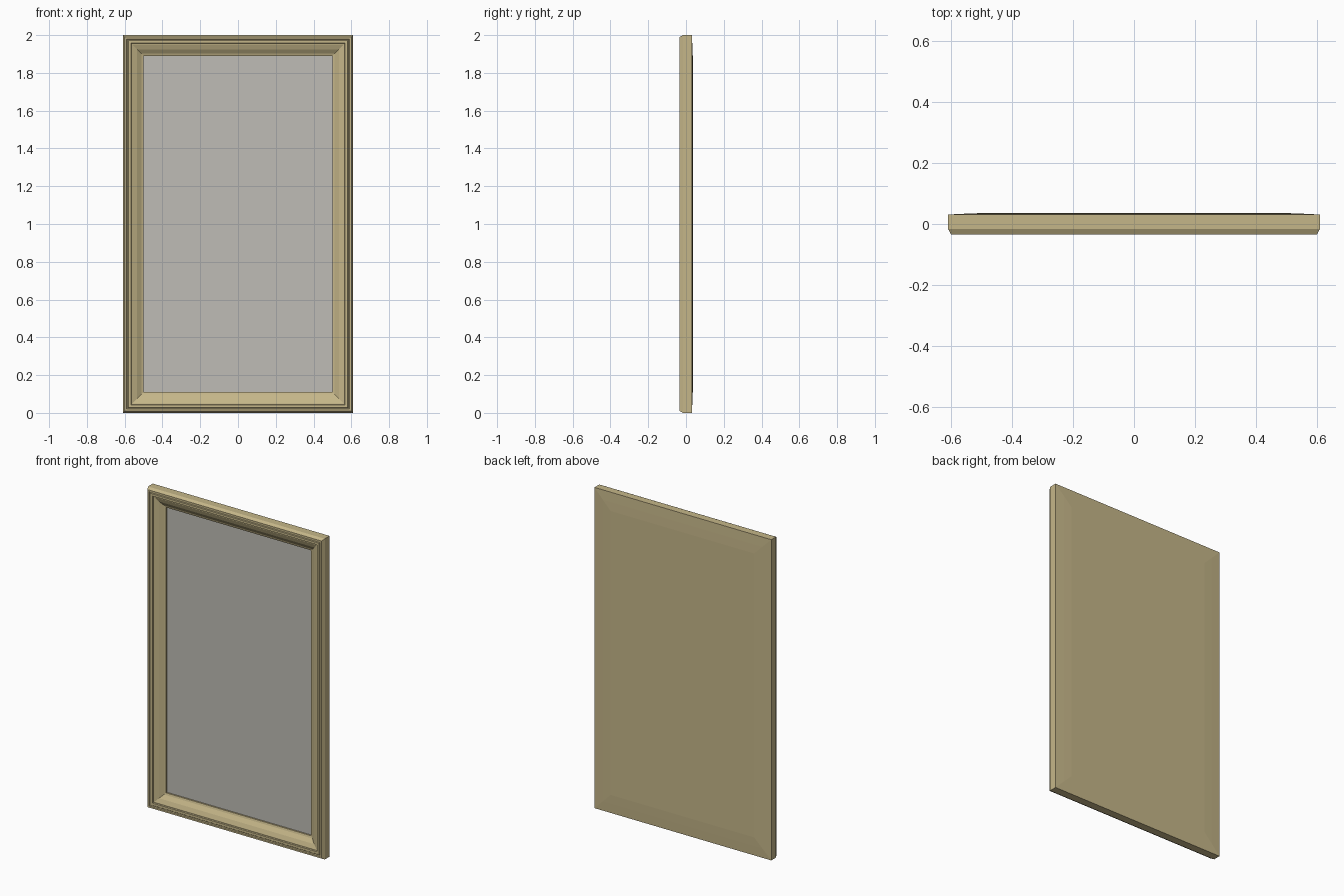
import bpy, bmesh

if "Cube" in bpy.data.objects:
    bpy.data.objects.remove(bpy.data.objects["Cube"])

W, H = 0.61, 1.0   # half width, half height


def material(name, colour):
    m = bpy.data.materials.new(name)
    m.diffuse_color = (*colour, 1.0)
    m.use_nodes = True
    m.node_tree.nodes["Principled BSDF"].inputs["Base Color"].default_value = m.diffuse_color
    return m


def loft(name, profile, mat, cap=False):
    """Sweep a (inset, y) profile around the rectangle with mitred corners."""
    bm = bmesh.new()
    rings = [[bm.verts.new((sx * (W - d), y, H + sz * (H - d)))
              for sx, sz in ((-1, -1), (1, -1), (1, 1), (-1, 1))]
             for d, y in profile]
    for a, b in zip(rings, rings[1:]):
        for i in range(4):
            j = (i + 1) % 4
            bm.faces.new((a[i], a[j], b[j], b[i]))
    if cap:
        bm.faces.new(rings[-1])
    # front faces wind towards -y; back profiles are flipped
    if profile[0][1] < profile[-1][1] and name == "back_panel":
        bmesh.ops.reverse_faces(bm, faces=bm.faces[:])
    mesh = bpy.data.meshes.new(name)
    bm.to_mesh(mesh)
    bm.free()
    mesh.materials.append(mat)
    ob = bpy.data.objects.new(name, mesh)
    bpy.context.collection.objects.link(ob)
    return ob


gold = material("pale gold", (0.56, 0.47, 0.25))
silver = material("mirror grey", (0.52, 0.505, 0.465))

# Stepped moulding: outer side, chamfer, bead, groove, then cove to the glass
loft("frame_moulding", [
    (0.0, 0.031), (0.0, -0.016), (0.010, -0.034), (0.020, -0.034),
    (0.023, -0.028), (0.026, -0.028), (0.029, -0.032), (0.043, -0.032),
    (0.045, -0.024), (0.050, -0.024), (0.075, -0.014), (0.098, 0.002),
    (0.110, 0.006), (0.110, 0.017)], gold)

# Mirror glass
loft("mirror_glass", [(0.108, 0.016), (0.110, 0.016)], silver, cap=True)

# Slightly raised back panel
loft("back_panel", [(0.0, 0.031), (0.06, 0.034), (0.115, 0.036)], gold, cap=True)
